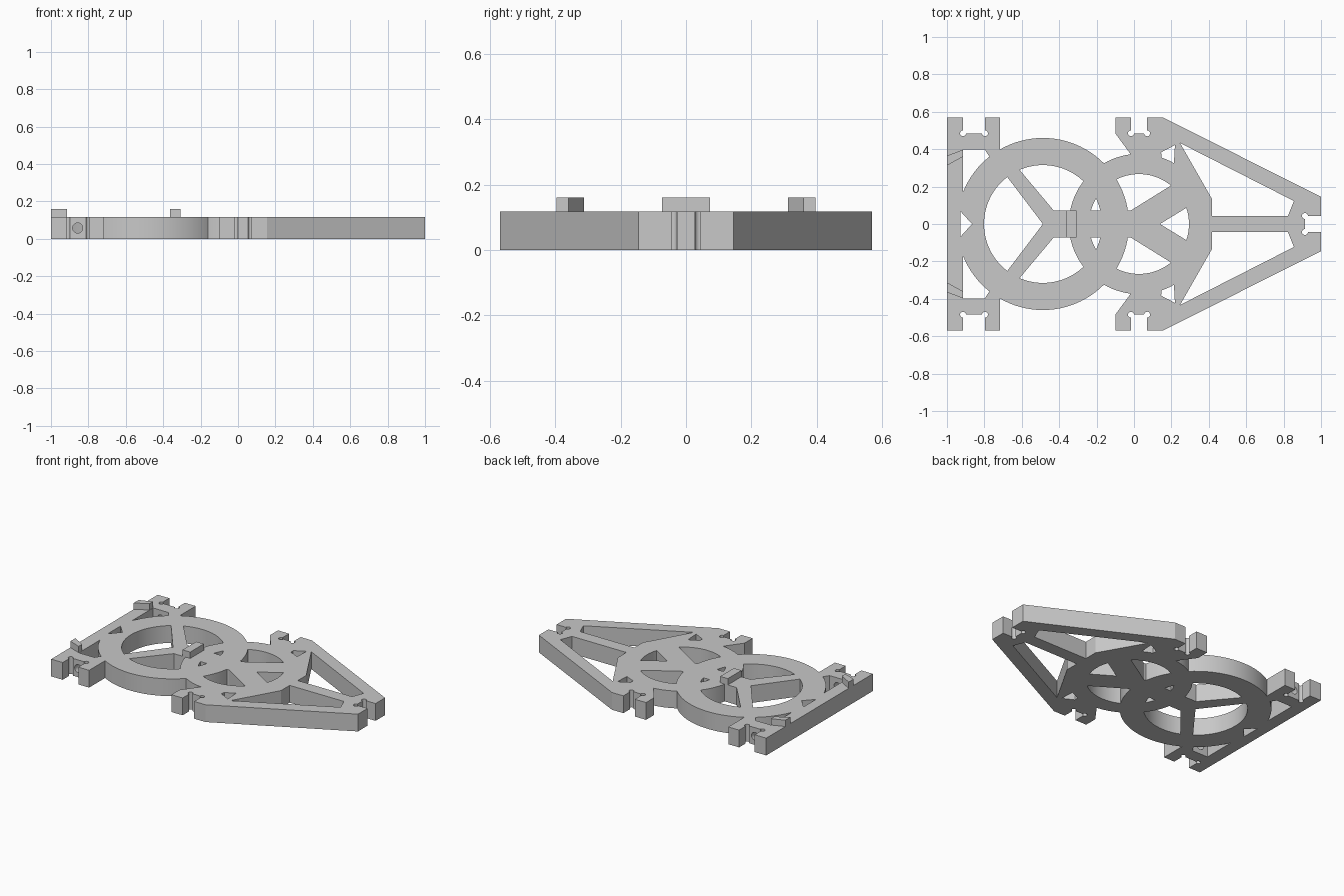
import bpy, bmesh, math
from mathutils import Matrix

THICK, PEG_TOP = 0.117, 0.16
BIG, SMALL = -0.487, 0.027          # ring centres on the x axis

old = bpy.data.objects.get("Cube")
if old:
    bpy.data.objects.remove(old, do_unlink=True)

grey = bpy.data.materials.new("light_grey")
grey.use_nodes = True
grey.diffuse_color = (0.58, 0.58, 0.58, 1)
grey.node_tree.nodes["Principled BSDF"].inputs["Base Color"].default_value = (0.58, 0.58, 0.58, 1)


def prism(name, pts, z0=0.0, z1=THICK):
    """Flat outline extruded upwards."""
    bm = bmesh.new()
    face = bm.faces.new([bm.verts.new((x, y, z0)) for x, y in pts])
    ext = bmesh.ops.extrude_face_region(bm, geom=[face])["geom"]
    bmesh.ops.translate(bm, vec=(0, 0, z1 - z0),
                        verts=[v for v in ext if isinstance(v, bmesh.types.BMVert)])
    bmesh.ops.recalc_face_normals(bm, faces=bm.faces[:])
    me = bpy.data.meshes.new(name)
    bm.to_mesh(me)
    bm.free()
    me.materials.append(grey)
    ob = bpy.data.objects.new(name, me)
    bpy.context.collection.objects.link(ob)
    return ob


def cutter(pts):
    return prism("cutter", pts, -0.1, THICK + 0.1)


def circle(x, y, r, n=96):
    return [(x + r * math.cos(math.tau * i / n), y + r * math.sin(math.tau * i / n))
            for i in range(n)]


def flip(pts):
    return [(x, -y) for x, y in pts]


def symmetric(half):
    """Close a half outline with its mirror, skipping points on the axis."""
    return half + [(x, -y) for x, y in reversed(half) if y != 0]


def combine(base, parts, op):
    for part in parts:
        mod = base.modifiers.new("join", "BOOLEAN")
        mod.operation, mod.object, mod.solver = op, part, "EXACT"
        bpy.context.view_layer.objects.active = base
        bpy.ops.object.modifier_apply(modifier=mod.name)
        bpy.data.objects.remove(part, do_unlink=True)
    return base


def ring(name, x, outer, inner):
    return combine(prism(name, circle(x, 0, outer)), [cutter(circle(x, 0, inner))], "DIFFERENCE")


# Tapered frame with side brackets and an end slot
frame = prism("frame_plate", symmetric([
    (-0.016, 0.37), (-0.10, 0.485), (-0.10, 0.57), (-0.016, 0.57), (-0.016, 0.485),
    (0.07, 0.485), (0.07, 0.57), (0.155, 0.57), (1, 0.145), (1, 0.043), (0.914, 0.043)]))
window = [(0.246, 0.433), (0.855, 0.123), (0.823, 0.043), (0.417, 0.043), (0.417, 0.134)]
gap = [(0.145, 0.383), (0.219, 0.422), (0.212, 0.30), (0.15, 0.33)]
combine(frame, [cutter(p) for h in (window, gap) for p in (h, flip(h))]
        + [cutter(circle(SMALL, 0, 0.30))], "DIFFERENCE")

# Rings, hub bar and spokes
parts = [ring("small_ring", SMALL, 0.375, 0.267), ring("big_ring", BIG, 0.46, 0.315)]
parts.append(prism("hub_bar", symmetric([(BIG, 0), (-0.43, 0.073), (-0.016, 0.073), (0.139, 0)])))
big_spoke = [(BIG, 0), (-0.704, 0.286), (-0.645, 0.329), (-0.43, 0.073), (-0.40, 0)]
small_spoke = [(-0.016, 0.073), (0.235, 0.229), (0.32, 0.111), (0.139, 0), (0, 0)]

# End bar and its corner brackets
bracket = [(-0.98, 0.57), (-0.914, 0.57), (-0.914, 0.485), (-0.797, 0.485), (-0.797, 0.57),
           (-0.716, 0.57), (-0.716, 0.36), (-0.77, 0.355), (-0.797, 0.397), (-0.98, 0.397)]
parts.append(prism("end_bar", symmetric([(-1, 0.57), (-0.914, 0.57)])))
for outline in (big_spoke, small_spoke, bracket):
    parts += [prism("limb", outline), prism("limb", flip(outline))]
combine(frame, parts, "UNION")

# Relief holes in slot corners, centre notch and pin holes
cuts = [cutter([(-0.927, 0.067), (-0.866, 0), (-0.927, -0.067)])]
for s in (1, -1):
    for x, y in ((-0.914, 0.485), (-0.797, 0.485), (-0.016, 0.485), (0.07, 0.485), (0.914, 0.043)):
        cuts.append(cutter(circle(x, s * y, 0.016, 20)))
    pin = prism("cutter", circle(0, 0, 0.027, 32), -0.08, 0.08)
    pin.data.transform(Matrix.Translation((-0.857, s * 0.44, 0.058))
                       @ Matrix.Rotation(math.pi / 2, 4, "X"))
    cuts.append(pin)
combine(frame, cuts, "DIFFERENCE")

# Raised pegs
bar_peg = [(-1, 0.365), (-1, 0.312), (-0.915, 0.36), (-0.915, 0.397)]
prism("left_end_peg", bar_peg, THICK, PEG_TOP)
prism("right_end_peg", flip(bar_peg), THICK, PEG_TOP)
prism("centre_peg", symmetric([(-0.364, 0.073), (-0.307, 0.073)]), THICK, PEG_TOP)

# Smooth the round walls, keep the edges crisp
bpy.ops.object.select_all(action="DESELECT")
frame.select_set(True)
bpy.context.view_layer.objects.active = frame
bpy.ops.object.shade_smooth_by_angle(angle=math.radians(20))
